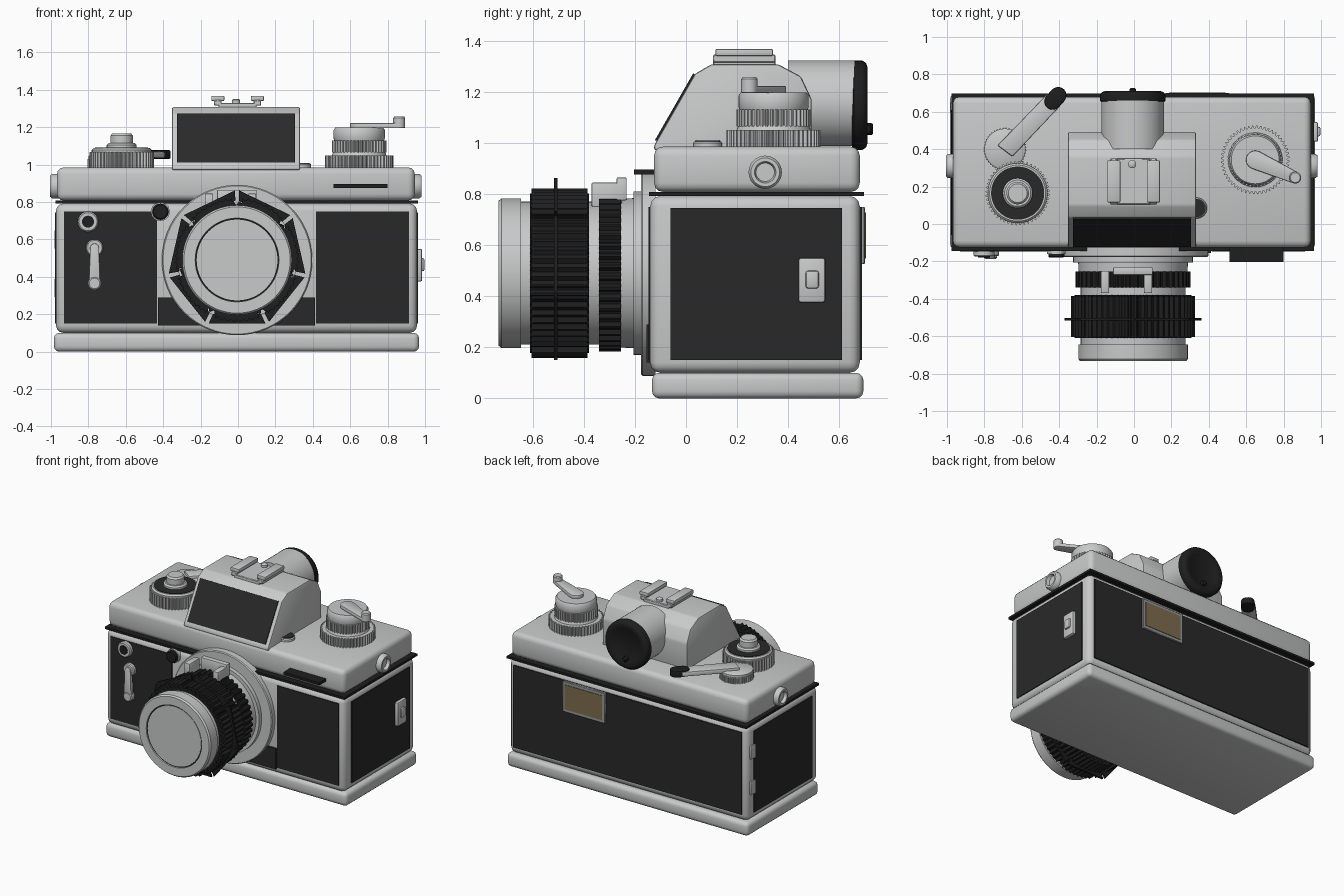
import bpy, bmesh, math
from mathutils import Vector

if "Cube" in bpy.data.objects:
    bpy.data.objects.remove(bpy.data.objects["Cube"])


def material(name, r, g, b):
    m = bpy.data.materials.new(name)
    m.diffuse_color = (r, g, b, 1)
    m.use_nodes = True
    m.node_tree.nodes["Principled BSDF"].inputs["Base Color"].default_value = m.diffuse_color
    return m


SILVER = material("satin silver", 0.58, 0.585, 0.59)
LEATHER = material("dark leatherette", 0.022, 0.022, 0.022)
BLACK = material("black rubber", 0.013, 0.013, 0.013)
BROWN = material("brown window", 0.21, 0.15, 0.075)
GREY = material("frame grey", 0.3, 0.32, 0.33)
AXES = {'X': lambda a, b, h: (h, a, b),
        'Y': lambda a, b, h: (a, h, b),
        'Z': lambda a, b, h: (a, b, h)}


def finish(name, bm, mat, bevel=0, segs=3):
    bmesh.ops.recalc_face_normals(bm, faces=bm.faces[:])
    if bevel:
        edges = [e for e in bm.edges if e.calc_face_angle(0) > 0.25]
        bmesh.ops.bevel(bm, geom=edges, offset=bevel, segments=segs,
                        profile=0.5, affect='EDGES', clamp_overlap=True)
    me = bpy.data.meshes.new(name)
    bm.to_mesh(me)
    bm.free()
    me.materials.append(mat)
    ob = bpy.data.objects.new(name, me)
    bpy.context.collection.objects.link(ob)
    bpy.ops.object.select_all(action='DESELECT')
    ob.select_set(True)
    bpy.context.view_layer.objects.active = ob
    bpy.ops.object.shade_smooth_by_angle(angle=math.radians(38))
    return ob


def loft(name, rings, mat, bevel=0, segs=3):
    bm = bmesh.new()
    vs = [[bm.verts.new(p) for p in ring] for ring in rings]
    n = len(vs[0])
    for a, b in zip(vs, vs[1:]):
        for i in range(n):
            j = (i + 1) % n
            bm.faces.new((a[i], a[j], b[j], b[i]))
    bm.faces.new(vs[0])
    bm.faces.new(vs[-1])
    return finish(name, bm, mat, bevel, segs)


def prism(name, pts, axis, h0, h1, mat, bevel=0, segs=3):
    f = AXES[axis]
    return loft(name, [[f(a, b, h) for a, b in pts] for h in (h0, h1)], mat, bevel, segs)


def box(name, x0, x1, y0, y1, z0, z1, mat, bevel=0, segs=3):
    return prism(name, [(x0, y0), (x1, y0), (x1, y1), (x0, y1)], 'Z', z0, z1, mat, bevel, segs)


def turned(name, axis, ca, cb, profile, mat, n=48, knurl=0):
    """Turned part from (height, radius) pairs; knurl cuts n teeth around it."""
    f, count, rings = AXES[axis], n * 4 if knurl else n, []
    for h, r in profile:
        ring = []
        for i in range(count):
            rr = r - (knurl if i % 4 < 2 else 0)
            t = math.tau * i / count
            ring.append(f(ca + rr * math.cos(t), cb + rr * math.sin(t), h))
        rings.append(ring)
    return loft(name, rings, mat)


def arm(name, axis, p, q, rp, rq, h0, h1, mat, bevel=0.006):
    """Flat lever with rounded ends of radius rp and rq."""
    p, q = Vector(p), Vector(q)
    base = math.atan2(q.y - p.y, q.x - p.x)
    pts = []
    for c, r, s in ((p, rp, math.pi / 2), (q, rq, -math.pi / 2)):
        for i in range(9):
            t = base + s + math.pi * i / 8
            pts.append((c.x + r * math.cos(t), c.y + r * math.sin(t)))
    return prism(name, pts, axis, h0, h1, mat, bevel, 2)


# Body shell, base plate, seam and top cover
box("base_plate", -0.984, 0.968, -0.133, 0.694, 0, 0.1, SILVER, 0.028)
box("body_shell", -0.973, 0.957, -0.14, 0.68, 0.1, 0.792, SILVER, 0.04)
box("body_seam", -0.975, 0.962, -0.145, 0.697, 0.792, 0.808, BLACK)
box("top_cover", -0.968, 0.945, -0.125, 0.68, 0.808, 0.985, SILVER, 0.035)

# Leatherette panels
box("front_panel_left", -0.93, -0.433, -0.147, -0.13, 0.15, 0.75, LEATHER)
box("front_panel_right", 0.417, 0.914, -0.147, -0.13, 0.15, 0.75, LEATHER)
box("front_apron", -0.428, 0.412, -0.155, -0.13, 0.14, 0.29, LEATHER)
box("back_panel", -0.93, 0.915, 0.67, 0.689, 0.15, 0.75, LEATHER)
box("side_panel_right", 0.94, 0.963, -0.06, 0.61, 0.15, 0.745, LEATHER)
box("side_panel_left", -0.979, -0.95, -0.06, 0.61, 0.15, 0.745, LEATHER)

# Back window with frame
box("back_window_frame", 0.165, 0.51, 0.68, 0.70, 0.525, 0.75, GREY, 0.004, 1)
box("back_window", 0.188, 0.488, 0.69, 0.704, 0.548, 0.727, BROWN)

# Door latch and hinges
box("latch_plate", 0.95, 0.985, 0.44, 0.545, 0.375, 0.55, SILVER, 0.01, 2)
box("latch_button", 0.97, 0.997, 0.468, 0.52, 0.43, 0.5, SILVER, 0.01, 2)
for z in (0.34, 0.6):
    box("door_hinge", -0.982, -0.95, 0.595, 0.65, z - 0.05, z + 0.05, SILVER, 0.006, 2)

# Strap lugs on both sides
for s, x in ((1, 0.945), (-1, -0.968)):
    turned("strap_lug", 'X', 0.31, 0.885,
           [(x - 0.02 * s, 0.065), (x + 0.025 * s, 0.065), (x + 0.037 * s, 0.056),
            (x + 0.037 * s, 0.042), (x + 0.015 * s, 0.036)], SILVER, 32)

# Viewfinder hump with dark front window
prism("viewfinder_hump", [(-0.125, 0.97), (-0.125, 0.99), (0.035, 1.27), (0.1, 1.308),
                          (0.36, 1.308), (0.45, 1.26), (0.492, 1.17), (0.492, 0.97)],
      'X', -0.353, 0.332, SILVER, 0.015, 2)
prism("hump_front_window", [(-0.122, 1.01), (0.028, 1.272), (0.046, 1.262), (-0.10, 1.01)],
      'X', -0.326, 0.305, LEATHER)

# Eyepiece and rubber eyecup
turned("eyepiece_tube", 'Y', -0.007, 1.155,
       [(0.4, 0.168), (0.485, 0.168), (0.66, 0.168)], SILVER)
turned("eyecup", 'Y', -0.007, 1.147,
       [(0.65, 0.165), (0.658, 0.175), (0.69, 0.175), (0.705, 0.165), (0.71, 0.15),
        (0.706, 0.12), (0.695, 0.1)], BLACK)
turned("eyecup_stud", 'Y', -0.007, 1.05, [(0.69, 0.018), (0.72, 0.018), (0.728, 0.01)], BLACK, 16)

# Accessory shoe
box("shoe_base", -0.105, 0.1, 0.105, 0.35, 1.30, 1.33, SILVER, 0.004, 1)
for x in (-0.108, 0.104):
    box("shoe_wall", x - 0.02, x + 0.02, 0.105, 0.35, 1.315, 1.345, SILVER, 0.004, 1)
    box("shoe_rail", x - 0.035, x + 0.035, 0.115, 0.34, 1.34, 1.368, SILVER, 0.006, 2)
turned("shoe_contact", 'Z', -0.01, 0.32, [(1.32, 0.022), (1.345, 0.022), (1.352, 0.012)], SILVER, 20)

# Lens mount, barrel and rings
LX, LZ = -0.005, 0.49


def lens(name, profile, mat, n=64, knurl=0):
    return turned(name, 'Y', LX, LZ, profile, mat, n, knurl)


lens("mount_plate", [(-0.12, 0.402), (-0.17, 0.402), (-0.176, 0.396)], SILVER)
lens("mount_flange", [(-0.16, 0.32), (-0.205, 0.32)], SILVER)
lens("rear_barrel", [(-0.18, 0.295), (-0.27, 0.29)], SILVER)
lens("aperture_ring", [(-0.255, 0.307), (-0.34, 0.307)], BLACK, 44, 0.015)
lens("middle_barrel", [(-0.33, 0.28), (-0.39, 0.28)], SILVER)
lens("focus_ring", [(-0.38, 0.312), (-0.61, 0.312)], BLACK, 56, 0.014)
lens("front_barrel", [(-0.6, 0.28), (-0.645, 0.28), (-0.645, 0.293), (-0.722, 0.293),
                      (-0.733, 0.284), (-0.733, 0.224), (-0.715, 0.222)], SILVER)
lens("front_glass_edge", [(-0.71, 0.2235), (-0.724, 0.2235)], BLACK)
lens("front_glass", [(-0.71, 0.216), (-0.727, 0.216)], SILVER)

# Seven grip pads around the focus ring, each with a thin fin
for k in range(7):
    mid = math.pi / 2 + math.tau * (k + 0.5) / 7
    outer = [mid + math.radians(d) for d in range(-21, 22, 3)]
    pts = [(LX + (0.332 - 0.012 * (i % 2)) * math.cos(t), LZ + (0.332 - 0.012 * (i % 2)) * math.sin(t))
           for i, t in enumerate(outer)]
    pts += [(LX + 0.29 * math.cos(t), LZ + 0.29 * math.sin(t)) for t in reversed(outer)]
    prism("focus_grip", pts, 'Y', -0.605, -0.385, BLACK)
    fin = [(r / math.cos(d), mid + d) for r, d in
           ((0.34, -0.42), (0.34, 0.42), (0.29, 0.42), (0.29, 0)) for d in (d,)]
    fin += [(0.29 / math.cos(0.42), mid - 0.42)]
    prism("focus_fin", [(LX + r * math.cos(t), LZ + r * math.sin(t)) for r, t in fin],
          'Y', -0.517, -0.503, BLACK)

# Coupling prongs on top of the lens
for x in (-0.155, 0.075):
    box("coupling_foot", x - 0.022, x + 0.022, -0.37, -0.25, 0.75, 0.845, SILVER, 0.006, 2)
box("coupling_bridge", -0.112, 0.1, -0.272, -0.232, 0.775, 0.865, SILVER, 0.006, 2)

# Front controls
box("front_bar", 0.51, 0.8, -0.203, -0.11, 0.876, 0.896, BLACK)
turned("socket_rim", 'Y', -0.802, 0.695, [(-0.13, 0.055), (-0.168, 0.055), (-0.175, 0.048)], SILVER, 32)
turned("socket_hole", 'Y', -0.802, 0.695, [(-0.16, 0.032), (-0.179, 0.032)], BLACK, 24)
turned("timer_pivot", 'Y', -0.767, 0.555, [(-0.13, 0.046), (-0.165, 0.046), (-0.172, 0.04)], SILVER, 32)
arm("timer_lever", 'Y', (-0.767, 0.555), (-0.767, 0.362), 0.024, 0.03, -0.183, -0.155, SILVER)
turned("timer_tip", 'Y', -0.767, 0.365, [(-0.14, 0.035), (-0.18, 0.035), (-0.186, 0.028)], SILVER, 24)
turned("release_collar", 'Y', -0.415, 0.748, [(-0.12, 0.05), (-0.16, 0.05)], SILVER, 32)
turned("release_button", 'Y', -0.415, 0.748, [(-0.15, 0.043), (-0.174, 0.043), (-0.18, 0.036)], BLACK, 32)

# Rewind knob with folding crank
RX, RY = 0.648, 0.343
turned("rewind_gear", 'Z', RX, RY, [(0.975, 0.184), (1.05, 0.184)], SILVER, 52, 0.014)
turned("rewind_neck", 'Z', RX, RY, [(1.04, 0.15), (1.068, 0.138)], SILVER)
turned("rewind_grip", 'Z', RX, RY, [(1.065, 0.145), (1.13, 0.145)], SILVER, 44, 0.01)
turned("rewind_cap", 'Z', RX, RY,
       [(1.12, 0.13), (1.14, 0.137), (1.185, 0.137), (1.198, 0.128)], SILVER)
arm("rewind_crank", 'Z', (RX, RY), (0.862, 0.248), 0.05, 0.032, 1.195, 1.222, SILVER)
turned("crank_knob", 'Z', 0.862, 0.248, [(1.2, 0.032), (1.25, 0.032), (1.257, 0.026)], SILVER, 24)

# Shutter dial with release button
DX, DY = -0.622, 0.165
turned("dial_gear", 'Z', DX, DY, [(0.975, 0.172), (1.068, 0.172)], SILVER, 48, 0.012)
turned("dial_rim", 'Z', DX, DY, [(1.06, 0.16), (1.078, 0.16), (1.088, 0.15)], SILVER)
turned("dial_scale", 'Z', DX, DY, [(1.08, 0.142), (1.092, 0.142)], LEATHER)
turned("dial_hub", 'Z', DX, DY, [(1.08, 0.08), (1.105, 0.08), (1.115, 0.07)], SILVER)
turned("shutter_button", 'Z', DX, DY, [(1.1, 0.06), (1.155, 0.06), (1.167, 0.05)], SILVER)

# Film advance lever and frame counter
turned("advance_pivot", 'Z', -0.69, 0.4, [(0.975, 0.115), (1.03, 0.115)], SILVER, 44, 0.008)
turned("advance_cap", 'Z', -0.69, 0.4, [(1.02, 0.11), (1.045, 0.11), (1.052, 0.1)], SILVER)
prism("advance_lever", [(-0.73, 0.42), (-0.65, 0.36), (-0.39, 0.635), (-0.46, 0.70)],
      'Z', 1.035, 1.07, SILVER, 0.008, 2)
arm("advance_tip", 'Z', (-0.435, 0.655), (-0.405, 0.688), 0.045, 0.045, 1.03, 1.078, BLACK, 0.012)
turned("counter_rim", 'Z', 0.335, 0.085, [(0.975, 0.056), (1.0, 0.056), (1.006, 0.05)], SILVER, 32)
turned("counter_window", 'Z', 0.335, 0.085, [(1.0, 0.048), (1.009, 0.048)], LEATHER, 32)
